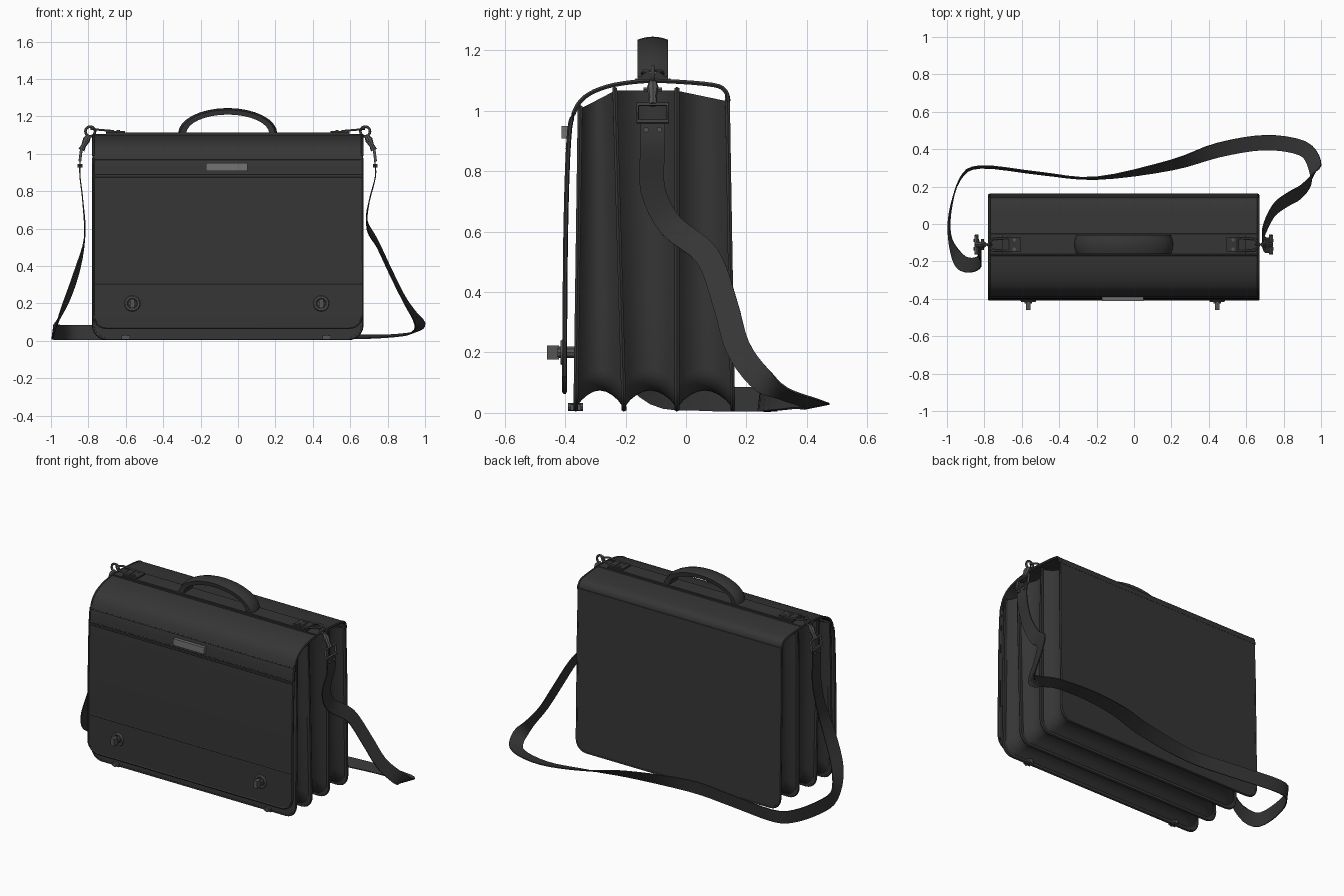
import bpy, bmesh, math
from mathutils import Vector as V

if "Cube" in bpy.data.objects:
    bpy.data.objects.remove(bpy.data.objects["Cube"])

CX, HW = -0.055, 0.718          # bag centre and half width


def mat(name, c):
    m = bpy.data.materials.new(name)
    m.diffuse_color = (c, c, c, 1)
    m.use_nodes = True
    m.node_tree.nodes["Principled BSDF"].inputs["Base Color"].default_value = m.diffuse_color
    return m


LEATHER = mat("dark leather", 0.036)
METAL = mat("dark metal", 0.09)
PLATE = mat("grey plate", 0.17)


def obj(name, verts, faces, m, angle=35):
    me = bpy.data.meshes.new(name)
    me.from_pydata([tuple(v) for v in verts], [], faces)
    bm = bmesh.new()
    bm.from_mesh(me)
    bmesh.ops.recalc_face_normals(bm, faces=bm.faces)
    bm.to_mesh(me)
    bm.free()
    o = bpy.data.objects.new(name, me)
    bpy.context.collection.objects.link(o)
    me.materials.append(m)
    bpy.ops.object.select_all(action='DESELECT')
    o.select_set(True)
    bpy.context.view_layer.objects.active = o
    bpy.ops.object.shade_smooth_by_angle(angle=math.radians(angle))
    return o


def loft(name, rings, m, caps=True, loop=False, angle=35):
    n, k = len(rings[0]), len(rings)
    faces = []
    for i in range(k if loop else k - 1):
        a, b = i * n, ((i + 1) % k) * n
        faces += [(a + j, a + (j + 1) % n, b + (j + 1) % n, b + j) for j in range(n)]
    if caps and not loop:
        faces += [tuple(range(n)), tuple(range((k - 1) * n, k * n))]
    return obj(name, [v for r in rings for v in r], faces, m, angle)


def tube(name, path, r, m, loop=False, sides=6, up=(0, 0, 1)):
    path = [V(p) for p in path]
    k, rings, up = len(path), [], V(up)
    for i, p in enumerate(path):
        a = path[i - 1] if (i or loop) else p
        b = path[(i + 1) % k] if (i < k - 1 or loop) else p
        t = (b - a).normalized()
        u = up if abs(t.dot(up)) < 0.95 else V((0.3, 0.8, 0.2))
        s = t.cross(u).normalized()
        q = s.cross(t)
        rr = r[i] if isinstance(r, (list, tuple)) else r
        rings.append([p + (s * math.cos(w) + q * math.sin(w)) * rr
                      for w in (2 * math.pi * j / sides for j in range(sides))])
    return loft(name, rings, m, loop=loop)


def box(name, c, size, m):
    x, y, z = (s / 2 for s in size)
    c = V(c)
    return loft(name, [[c + V((a * x, b * y, e * z)) for a, b in ((-1, -1), (1, -1), (1, 1), (-1, 1))]
                       for e in (-1, 1)], m)


def spline(pts, n):
    P = [V(p) for p in pts]
    P = [P[0] * 2 - P[1]] + P + [P[-1] * 2 - P[-2]]
    out = []
    for i in range(1, len(P) - 2):
        a, b, c, d = P[i - 1:i + 3]
        for j in range(n):
            t = j / n
            out.append(0.5 * (2 * b + (c - a) * t + (2 * a - 5 * b + 4 * c - d) * t * t
                              + (3 * b - a - 3 * c + d) * t ** 3))
    return out + [P[-2]]


# Panel outline: rounded bottom corners, square top
def outline(inset, ztop, r=0.07):
    h, z0 = HW - inset, 0.012 + inset
    pts = [(-h, ztop)]
    for s in (-1, 1):
        arc = [(s * (h - r + r * math.cos(a)), z0 + r - r * math.sin(a))
               for a in (math.pi / 2 * i / 6 for i in range(7))]
        pts += arc if s < 0 else arc[::-1]
    side = [(-h, z0 + r + (ztop - z0 - r) * f) for f in (0.75, 0.5, 0.25)]
    return [pts[0]] + side + pts[1:] + [(-x, z) for x, z in side[::-1]] + [(h, ztop)]


# Dividers: (y at bottom, y at top, top height)
DIV = [(-0.365, -0.35, 1.01), (-0.205, -0.235, 1.07), (-0.03, -0.03, 1.07), (0.155, 0.137, 1.035)]


def slanted(pts, y0, y1, dy=0):
    return [V((CX + x, y0 + (y1 - y0) * z / 1.05 + dy, z)) for x, z in pts]


# Panels with piped edges
for (y0, y1, zt), name in zip(DIV, ("front_panel", "front_divider", "rear_divider", "back_panel")):
    loft(name, [slanted(outline(0, zt), y0, y1, d) for d in (-0.007, 0.007)], LEATHER)
    tube(name + "_piping", slanted(outline(0.001, zt), y0, y1), 0.009, LEATHER, loop=True, up=(0, 1, 0))

# Accordion gussets folding inwards between the panels
for i in range(3):
    a, b = DIV[i], DIV[i + 1]
    rings = []
    for j in range(9):
        t = j / 8
        y0, y1, zt = (p + (q - p) * t for p, q in zip(a, b))
        rings.append(slanted(outline(0.004 + 0.058 * math.sin(math.pi * t) ** 0.8, zt - 0.004), y0, y1))
    loft("gusset_%d" % (i + 1), rings, LEATHER)

# Flap wrapping from the back edge over the top and down the front
prof = spline([(0.14, 1.03, 0), (0.13, 1.065, 0), (0.09, 1.085, 0), (-0.05, 1.097, 0), (-0.15, 1.097, 0),
               (-0.26, 1.08, 0), (-0.335, 1.045, 0), (-0.372, 0.99, 0), (-0.388, 0.9, 0), (-0.398, 0.6, 0),
               (-0.402, 0.14, 0)], 4)
prof += [V((-0.402, 0.14 - 0.07 * math.sin(a), 0)) for a in (math.pi / 2 * i / 6 for i in range(1, 7))]


def flap_half(z):
    return HW if z >= 0.14 else HW - 0.07 + math.sqrt(max(0, 0.0049 - (0.14 - z) ** 2))


rings = []
for i, p in enumerate(prof):
    t = (prof[min(i + 1, len(prof) - 1)] - prof[max(i - 1, 0)]).normalized()
    n = V((t.y, -t.x, 0)) * 0.005
    h = flap_half(p.y)
    rings.append([V((CX + s * h, p.x + e * n.x, p.y + e * n.y)) for s, e in ((-1, -1), (1, -1), (1, 1), (-1, 1))])
loft("flap", rings, LEATHER)
edge = [V((CX - flap_half(p.y), p.x, p.y)) for p in prof]
edge += [V((2 * CX - p.x, p.y, p.z)) for p in edge[::-1]]
tube("flap_piping", edge, 0.008, LEATHER)

# Raised seams across the flap
for y, z in ((-0.403, 0.305), (-0.394, 0.875), (-0.392, 0.89), (-0.381, 0.97), (-0.055, 1.102), (-0.165, 1.102)):
    tube("flap_seam", [(CX - HW, y, z), (CX + HW, y, z)], 0.005, LEATHER)

# Name plate (blank) on the flap
loft("blank_plate", [[V((x, y - 0.010 * (z - 0.93) * -20 * 0.1, z)) for x, z in
                      ((-0.17, 0.908), (0.05, 0.908), (0.05, 0.95), (-0.17, 0.95))] for y in (-0.412, -0.392)], PLATE)

# Strap on top holding the handle
box("top_strap", (CX, -0.11, 1.106), (1.3, 0.1, 0.014), LEATHER)

# Arched carrying handle with a crowned top
rings = []
for i in range(17):
    a = math.pi * i / 16
    c, s = math.cos(a), math.sin(a)
    o, q = (0.265, 0.137), (0.222, 0.102)
    ring = []
    for y, e in ((-0.045, 0.0), (0.045, 0.0), (0.05, 0.72), (0.025, 0.93), (0, 1), (-0.025, 0.93), (-0.05, 0.72)):
        rx, rz = (q[k] + (o[k] - q[k]) * e for k in (0, 1))
        ring.append(V((CX - rx * c, -0.11 + y, 1.108 + rz * s)))
    rings.append(ring)
loft("handle", rings, LEATHER)


def circle(c, r, u, v, n=14):
    return [V(c) + V(u) * (r * math.cos(a)) + V(v) * (r * math.sin(a))
            for a in (2 * math.pi * i / n for i in range(n))]


# Clasps on both ends
for s, side in ((-1, "left"), (1, "right")):
    def P(d, y, z):
        return V((CX + s * d, -0.11 + y, z))
    box(side + "_ring_tab", P(0.6, 0, 1.116), (0.1, 0.075, 0.014), LEATHER)
    for y in (-0.025, 0.025):
        tube(side + "_tab_rivet", [P(0.585, y, 1.11), P(0.585, y, 1.128)], 0.009, METAL, sides=8)
    tube(side + "_ring", [P(0.61, -0.035, 1.122), P(0.61, 0.035, 1.122), P(0.7, 0.03, 1.13),
                          P(0.73, 0, 1.134), P(0.7, -0.03, 1.13)], 0.006, METAL, loop=True)
    tube(side + "_hook", circle(P(0.735, 0, 1.12), 0.026, (1, 0, 0), (0, 0, 1)), 0.007, METAL, loop=True, up=(0, 1, 0))
    tube(side + "_hook_body", [P(0.74, 0, 1.1), P(0.755, 0, 1.075), P(0.77, 0, 1.045), P(0.782, 0, 1.02)],
         [0.011, 0.02, 0.013, 0.017], METAL, sides=8)
    tube(side + "_hook_lever", [P(0.755, -0.03, 1.07), P(0.755, 0.03, 1.07)], 0.007, METAL)
    tube(side + "_strap_loop", [P(0.783, -0.05, 1.022), P(0.783, 0.05, 1.022), P(0.79, 0.05, 0.965),
                                P(0.79, -0.05, 0.965)], 0.008, METAL, loop=True, up=(1, 0, 0))
    for y in (-0.022, 0.022):
        tube(side + "_strap_rivet", [P(0.776, y, 0.937), P(0.802, y, 0.937)], 0.009, METAL, sides=8)

# Turn locks on the flap and studs below the front panel
for x in (-0.565, 0.445):
    tube("lock_ring", circle((x, -0.408, 0.2), 0.034, (1, 0, 0), (0, 0, 1), 16), 0.009, METAL, loop=True, up=(0, 1, 0))
    tube("lock_post", [(x, -0.36, 0.2), (x, -0.425, 0.2)], 0.02, METAL, sides=10)
    box("lock_knob", (x, -0.44, 0.2), (0.024, 0.04, 0.046), METAL)
for x in (-0.6, 0.475):
    tube("foot_stud", [(x, -0.39, 0.02), (x, -0.34, 0.02)], 0.013, METAL, sides=8)
    box("foot_clip", (x, -0.365, 0.018), (0.045, 0.035, 0.02), METAL)

# Shoulder strap: path points and width direction hints
path = [(0.73, -0.11, 0.97), (0.735, -0.11, 0.88), (0.70, -0.11, 0.74), (0.69, -0.05, 0.62), (0.745, 0.07, 0.52),
        (0.82, 0.13, 0.36), (0.89, 0.17, 0.22), (0.95, 0.24, 0.12), (0.965, 0.32, 0.065), (0.90, 0.405, 0.035),
        (0.70, 0.435, 0.022), (0.45, 0.395, 0.03), (0.2, 0.315, 0.04), (-0.2, 0.245, 0.045), (-0.5, 0.27, 0.045),
        (-0.82, 0.305, 0.045), (-0.93, 0.24, 0.045), (-0.985, 0.05, 0.048), (-0.98, -0.1, 0.065),
        (-0.93, -0.2, 0.18), (-0.865, -0.22, 0.36), (-0.82, -0.19, 0.55), (-0.83, -0.13, 0.75),
        (-0.845, -0.11, 0.88), (-0.845, -0.11, 0.97)]
side, flat, slope, edge_up = (0, 1, 0), (0.3, 1, 0.2), (0, 1, 0.6), (0, 0.15, 1)
hints = [side] * 3 + [slope] * 4 + [(0.3, 1, 0.4), (-1, 0.3, 0.2), (0.5, 1, 0.2), flat, (0, 1, 0.35), (0, 0.7, 0.8)]
hints += [edge_up] * 4 + [(0.1, 0, 1), (0.2, 0.3, 1), (0.5, 0.8, 0.5), (0.4, 1, 0.2)] + [side] * 4
# keep the ribbon from flipping at the turn on the right
hints[8] = (0.75, 0.5, 0.3)
pp, hh = spline(path, 4), spline(hints, 4)
rings, prev = [], None
for i, p in enumerate(pp):
    t = (pp[min(i + 1, len(pp) - 1)] - pp[max(i - 1, 0)]).normalized()
    w = hh[i] - t * hh[i].dot(t)
    w.normalize()
    if prev and w.dot(prev) < 0:
        w = -w
    prev = w
    n = t.cross(w) * 0.003
    w = w * 0.041
    ring = [p - w - n, p + w - n, p + w + n, p - w + n]
    low = min(v.z for v in ring)
    rings.append([v + V((0, 0, max(0, 0.003 - low))) for v in ring])
loft("shoulder_strap", rings, LEATHER)
